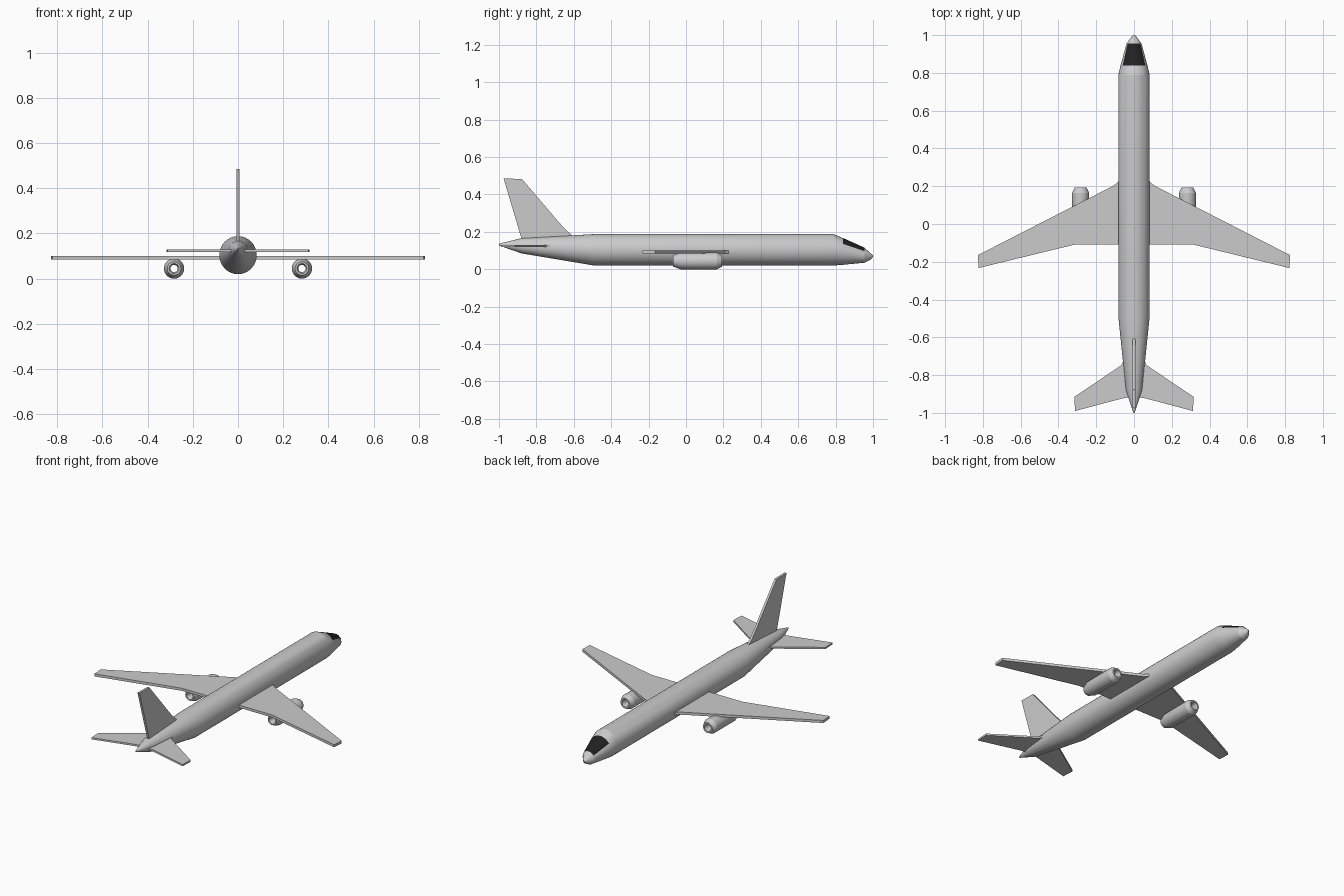
import bpy, bmesh, math
from mathutils import Vector

if "Cube" in bpy.data.objects:
    bpy.data.objects.remove(bpy.data.objects["Cube"])

SIDES = 32


def make_object(name, bm, smooth=None, mirror=False):
    bmesh.ops.recalc_face_normals(bm, faces=bm.faces)
    mesh = bpy.data.meshes.new(name)
    bm.to_mesh(mesh)
    bm.free()
    obj = bpy.data.objects.new(name, mesh)
    bpy.context.collection.objects.link(obj)
    bpy.ops.object.select_all(action='DESELECT')
    obj.select_set(True)
    bpy.context.view_layer.objects.active = obj
    if smooth:
        bpy.ops.object.shade_smooth_by_angle(angle=math.radians(smooth))
    if mirror:
        mod = obj.modifiers.new("mirror", 'MIRROR')
        mod.use_axis[0] = True
    return obj


def ring_point(section, i, grow=0.0):
    """Point i on an elliptical section (y, half width, bottom z, top z), i = 0 at the top."""
    y, w, low, high = section
    a = 2 * math.pi * i / SIDES
    return Vector(((w + grow) * math.sin(a), y,
                   (low + high) / 2 + ((high - low) / 2 + grow) * math.cos(a)))


def plate(name, outline, offset, thickness, mirror):
    """Flat slab: outline points are Vectors, pushed along offset direction."""
    bm = bmesh.new()
    face = bm.faces.new([bm.verts.new(p) for p in outline])
    moved = bmesh.ops.extrude_face_region(bm, geom=[face])
    verts = [v for v in moved["geom"] if isinstance(v, bmesh.types.BMVert)]
    bmesh.ops.translate(bm, verts=verts, vec=offset * thickness)
    return make_object(name, bm, mirror=mirror)


# Fuselage: lofted elliptical sections from tail to nose
sections = [(-1.0, 0.003, 0.127, 0.137), (-0.88, 0.043, 0.085, 0.166),
            (-0.49, 0.083, 0.02, 0.188), (0.79, 0.083, 0.02, 0.188),
            (0.84, 0.071, 0.024, 0.166), (0.955, 0.04, 0.035, 0.114),
            (0.985, 0.018, 0.05, 0.088), (1.0, 0.004, 0.066, 0.074)]
bm = bmesh.new()
rings = [[bm.verts.new(ring_point(s, i)) for i in range(SIDES)] for s in sections]
for a, b in zip(rings, rings[1:]):
    for i in range(SIDES):
        j = (i + 1) % SIDES
        bm.faces.new((a[i], a[j], b[j], b[i]))
bm.faces.new(rings[0])
bm.faces.new(rings[-1])
make_object("fuselage", bm, smooth=20)

# Cockpit window: dark patch wrapped over the nose
bm = bmesh.new()
rows = [[bm.verts.new(ring_point(s, i, 0.001)) for i in range(-5, 6)] for s in sections[4:6]]
for i in range(10):
    bm.faces.new((rows[0][i], rows[0][i + 1], rows[1][i + 1], rows[1][i]))
window = make_object("cockpit_window", bm, smooth=30)
for f in window.data.polygons:
    if f.normal.z < 0:
        f.flip()
glass = bpy.data.materials.new("dark_glass")
glass.diffuse_color = (0.015, 0.015, 0.015, 1)
glass.use_nodes = True
glass.node_tree.nodes["Principled BSDF"].inputs["Base Color"].default_value = glass.diffuse_color
window.data.materials.append(glass)

# Wings and tailplane: swept slabs mirrored across the body
up = Vector((0, 0, 1))
wing = [(0.03, 0.235), (0.08, 0.23), (0.095, 0.212), (0.12, 0.197), (0.827, -0.165),
        (0.822, -0.233), (0.31, -0.108), (0.03, -0.108)]
plate("wing", [Vector((x, y, 0.084)) for x, y in wing], up, 0.016, True)
tailplane = [(0.01, -0.71), (0.055, -0.72), (0.065, -0.745), (0.085, -0.76),
             (0.316, -0.915), (0.312, -0.99), (0.06, -0.923), (0.01, -0.915)]
plate("tailplane", [Vector((x, y, 0.119)) for x, y in tailplane], up, 0.011, True)

# Tail fin
fin = [(-0.61, 0.183), (-0.64, 0.208), (-0.685, 0.258), (-0.877, 0.483),
       (-0.975, 0.485), (-0.88, 0.165), (-0.86, 0.14), (-0.65, 0.14)]
plate("tail_fin", [Vector((-0.007, y, z)) for y, z in fin], Vector((1, 0, 0)), 0.014, False)

# Engines: hollow turned nacelles (radius, y)
profile = [(0.016, -0.055), (0.022, -0.07), (0.03, -0.07), (0.045, -0.03),
           (0.045, 0.165), (0.032, 0.192), (0.023, 0.192), (0.016, 0.15)]
bm = bmesh.new()
loops = []
for r, y in profile:
    loops.append([bm.verts.new((0.283 + r * math.cos(2 * math.pi * i / 24), y,
                                0.045 + r * math.sin(2 * math.pi * i / 24))) for i in range(24)])
for a, b in zip(loops, loops[1:] + loops[:1]):
    for i in range(24):
        j = (i + 1) % 24
        bm.faces.new((a[i], a[j], b[j], b[i]))
make_object("engine", bm, smooth=25, mirror=True)
